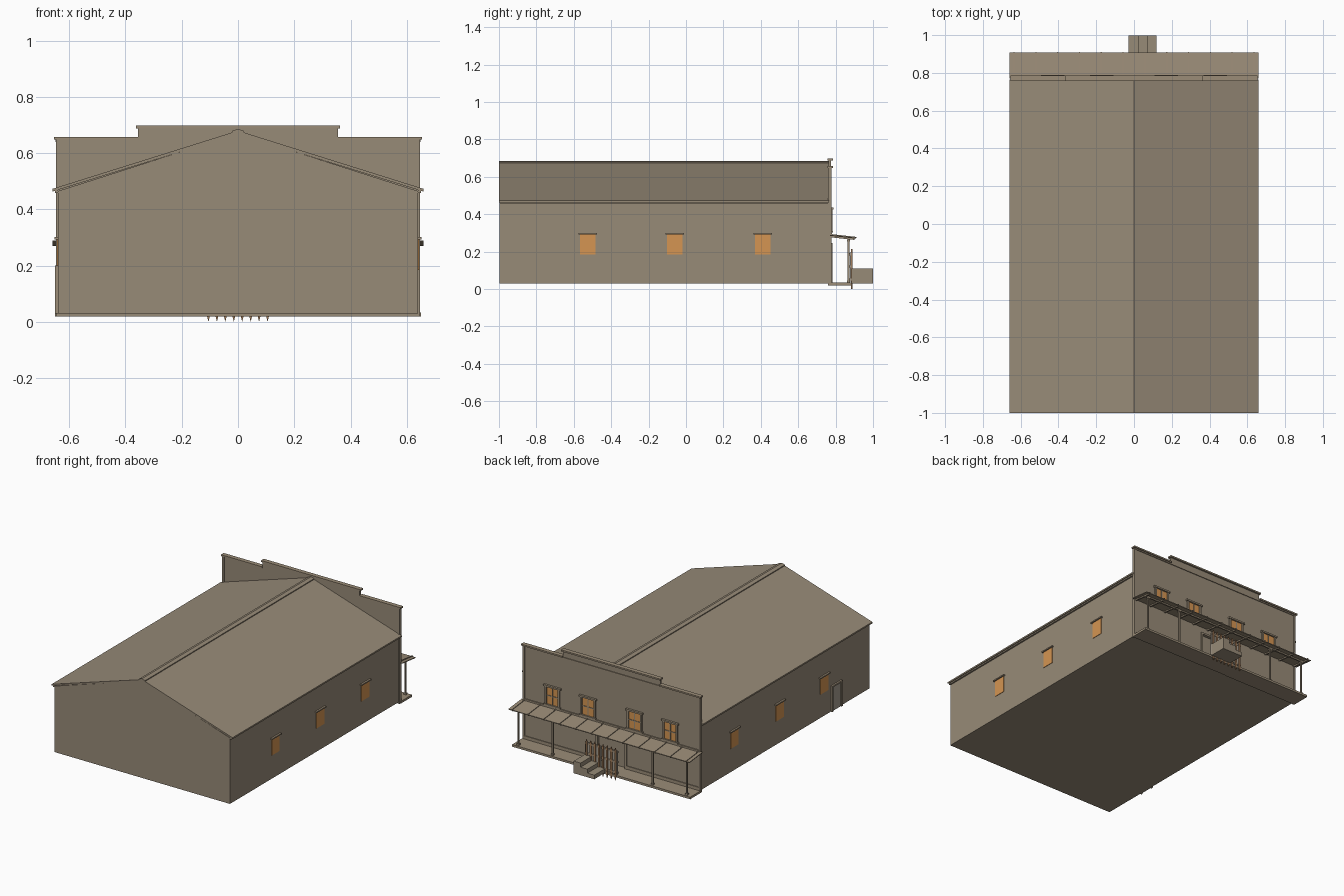
import bpy
import bmesh
import math


def material(name, rgb):
    m = bpy.data.materials.new(name)
    m.diffuse_color = (*rgb, 1)
    return m


WALL = material("weathered board", (0.31, 0.256, 0.186))
PORCH = material("porch timber", (0.325, 0.262, 0.185))
GLOW = material("lamplit glass", (0.66, 0.30, 0.085))
DOOR = material("pale door", (0.38, 0.34, 0.28))
PICK = material("reddish wood", (0.36, 0.20, 0.10))


def finish(bm, name, mat):
    bmesh.ops.recalc_face_normals(bm, faces=bm.faces)
    me = bpy.data.meshes.new(name)
    bm.to_mesh(me)
    bm.free()
    me.materials.append(mat)
    ob = bpy.data.objects.new(name, me)
    bpy.context.collection.objects.link(ob)
    return ob


def boxes(name, mat, items):
    """One object from boxes given as (x0, x1, y0, y1, z0, z1)."""
    bm = bmesh.new()
    for x0, x1, y0, y1, z0, z1 in items:
        vs = bmesh.ops.create_cube(bm, size=1)["verts"]
        for v in vs:
            v.co = (x1 if v.co.x > 0 else x0,
                    y1 if v.co.y > 0 else y0,
                    z1 if v.co.z > 0 else z0)
    return finish(bm, name, mat)


def extrude(name, mat, pts, a, b, axis="y"):
    """Extrude an (x, z) profile along y, or a (y, z) profile along x."""
    bm = bmesh.new()
    def put(p, t):
        return (p[0], t, p[1]) if axis == "y" else (t, p[0], p[1])
    f = bm.faces.new([bm.verts.new(put(p, a)) for p in pts])
    new = bmesh.ops.extrude_face_region(bm, geom=[f])["geom"]
    for v in new:
        if isinstance(v, bmesh.types.BMVert):
            v.co[1 if axis == "y" else 0] = b
    return finish(bm, name, mat)


# Main hall with gable ends
extrude("hall", WALL, [(-0.64, 0.03), (0.64, 0.03), (0.64, 0.465),
                       (0, 0.67), (-0.64, 0.465)], -0.998, 0.762)

# Roof slabs and ridge cap
for side, s in (("left", -1), ("right", 1)):
    extrude("roof_" + side, WALL, [(0, 0.668), (s * 0.66, 0.463),
                                   (s * 0.66, 0.473), (0, 0.68)], -1.0, 0.765)
    extrude("ridge_cap_" + side, WALL, [(0, 0.676), (s * 0.022, 0.669),
                                        (s * 0.022, 0.679), (0, 0.686)], -1.0, 0.765)
boxes("eave_boards", WALL, [(min(s * 0.64, s * 0.65), max(s * 0.64, s * 0.65),
                             -0.998, 0.762, 0.458, 0.47) for s in (-1, 1)])

# Stepped false front with a doorway notch
extrude("false_front", WALL, [
    (-0.64, 0.02), (-0.1, 0.02), (-0.1, 0.235), (0.1, 0.235), (0.1, 0.02),
    (0.64, 0.02), (0.64, 0.65), (0.355, 0.65), (0.355, 0.69),
    (-0.355, 0.69), (-0.355, 0.65), (-0.64, 0.65)], 0.762, 0.774)
boxes("cornice", PORCH, [
    (-0.362, 0.362, 0.757, 0.786, 0.688, 0.698),
    (-0.655, -0.355, 0.757, 0.786, 0.648, 0.658),
    (0.355, 0.655, 0.757, 0.786, 0.648, 0.658),
    (-0.648, 0.648, 0.774, 0.779, 0.64, 0.648)])
boxes("corner_boards", WALL, [(s * 0.64 - 0.007, s * 0.64 + 0.007, 0.758, 0.778,
                               0.02, 0.65) for s in (-1, 1)])

# Doorway trim
boxes("doorway_trim", PORCH, [(-0.112, -0.1, 0.762, 0.782, 0.03, 0.245),
                              (0.1, 0.112, 0.762, 0.782, 0.03, 0.245),
                              (-0.112, 0.112, 0.762, 0.782, 0.235, 0.247)])

# Upper windows: glass, frame, cross bars
glass, frame = [], []
for x in (-0.43, -0.17, 0.17, 0.43):
    glass.append((x - 0.045, x + 0.045, 0.772, 0.777, 0.31, 0.425))
    for s in (-1, 1):
        c = x + s * 0.048
        frame.append((c - 0.006, c + 0.006, 0.772, 0.784, 0.305, 0.43))
    frame.append((x - 0.062, x + 0.062, 0.772, 0.788, 0.425, 0.436))
    frame.append((x - 0.06, x + 0.06, 0.772, 0.787, 0.302, 0.311))
    frame.append((x - 0.003, x + 0.003, 0.772, 0.78, 0.31, 0.425))
    frame.append((x - 0.045, x + 0.045, 0.772, 0.78, 0.364, 0.37))
boxes("upper_window_glass", GLOW, glass)
boxes("upper_window_frames", PORCH, frame)

# Side windows with lintels
glass, lintel = [], []
for y in (-0.525, -0.06, 0.41):
    for s in (-1, 1):
        x0, x1 = sorted((s * 0.638, s * 0.643))
        glass.append((x0, x1, y - 0.041, y + 0.041, 0.185, 0.293))
        x0, x1 = sorted((s * 0.638, s * 0.652))
        lintel.append((x0, x1, y - 0.05, y + 0.05, 0.293, 0.301))
boxes("side_window_glass", GLOW, glass)
boxes("side_window_lintels", PORCH, lintel)

# Side door on the left wall
boxes("side_door", DOOR, [(-0.644, -0.638, -0.695, -0.605, 0.03, 0.19)])
boxes("side_door_frame", PORCH, [(-0.651, -0.638, -0.705, -0.693, 0.03, 0.2),
                                 (-0.651, -0.638, -0.607, -0.595, 0.03, 0.2),
                                 (-0.651, -0.638, -0.705, -0.595, 0.19, 0.2)])

# Porch floor, posts, beam
boxes("porch_floor", PORCH, [(-0.65, 0.65, 0.765, 0.885, 0.02, 0.034)])
posts = []
for x in (-0.615, -0.365, 0.365, 0.615):
    posts.append((x - 0.005, x + 0.005, 0.863, 0.873, 0.03, 0.272))
    posts.append((x - 0.008, x + 0.008, 0.86, 0.876, 0.255, 0.265))
    posts.append((x - 0.008, x + 0.008, 0.86, 0.876, 0.034, 0.045))
boxes("porch_posts", PORCH, posts)
boxes("porch_beam", PORCH, [(-0.64, 0.64, 0.863, 0.873, 0.264, 0.273)])

# Porch roof with battens and rafters
extrude("porch_roof", PORCH, [(0.77, 0.285), (0.908, 0.27),
                              (0.908, 0.275), (0.77, 0.29)], -0.66, 0.66, "x")
for i in range(12):
    x = -0.635 + i * 1.27 / 11
    extrude("porch_batten", PORCH, [(0.775, 0.288), (0.911, 0.273),
                                    (0.911, 0.279), (0.775, 0.294)],
            x - 0.003, x + 0.003, "x")
    extrude("porch_rafter", PORCH, [(0.77, 0.277), (0.9, 0.263),
                                    (0.9, 0.272), (0.77, 0.286)],
            x - 0.005, x + 0.005, "x")
boxes("wall_rails", PORCH, [(-0.64, 0.64, 0.772, 0.781, 0.285, 0.3),
                            (-0.64, -0.112, 0.772, 0.779, 0.034, 0.055),
                            (0.112, 0.64, 0.772, 0.779, 0.034, 0.055)])

# Sideways block of three steps
extrude("steps", WALL, [(-0.03, 0.03), (0.12, 0.03), (0.12, 0.11), (0.07, 0.11),
                        (0.07, 0.083), (0.02, 0.083), (0.02, 0.057),
                        (-0.03, 0.057)], 0.885, 0.999)

# Gate leaves and pointed pickets at the porch edge
boxes("gate_leaves", DOOR, [(-0.118, -0.003, 0.876, 0.882, 0.04, 0.195),
                            (0.003, 0.118, 0.876, 0.882, 0.04, 0.195)])
boxes("gate_rails", PORCH, [(s * 0.06 - 0.058, s * 0.06 + 0.058, 0.873, 0.885, z, z + 0.012)
                            for s in (-1, 1) for z in (0.045, 0.115, 0.18)])
for i in range(8):
    x = -0.105 + i * 0.03
    extrude("picket", PICK, [(x - 0.006, 0.025), (x, 0.0), (x + 0.006, 0.025),
                             (x + 0.006, 0.2), (x, 0.215), (x - 0.006, 0.2)],
            0.8835, 0.889)
